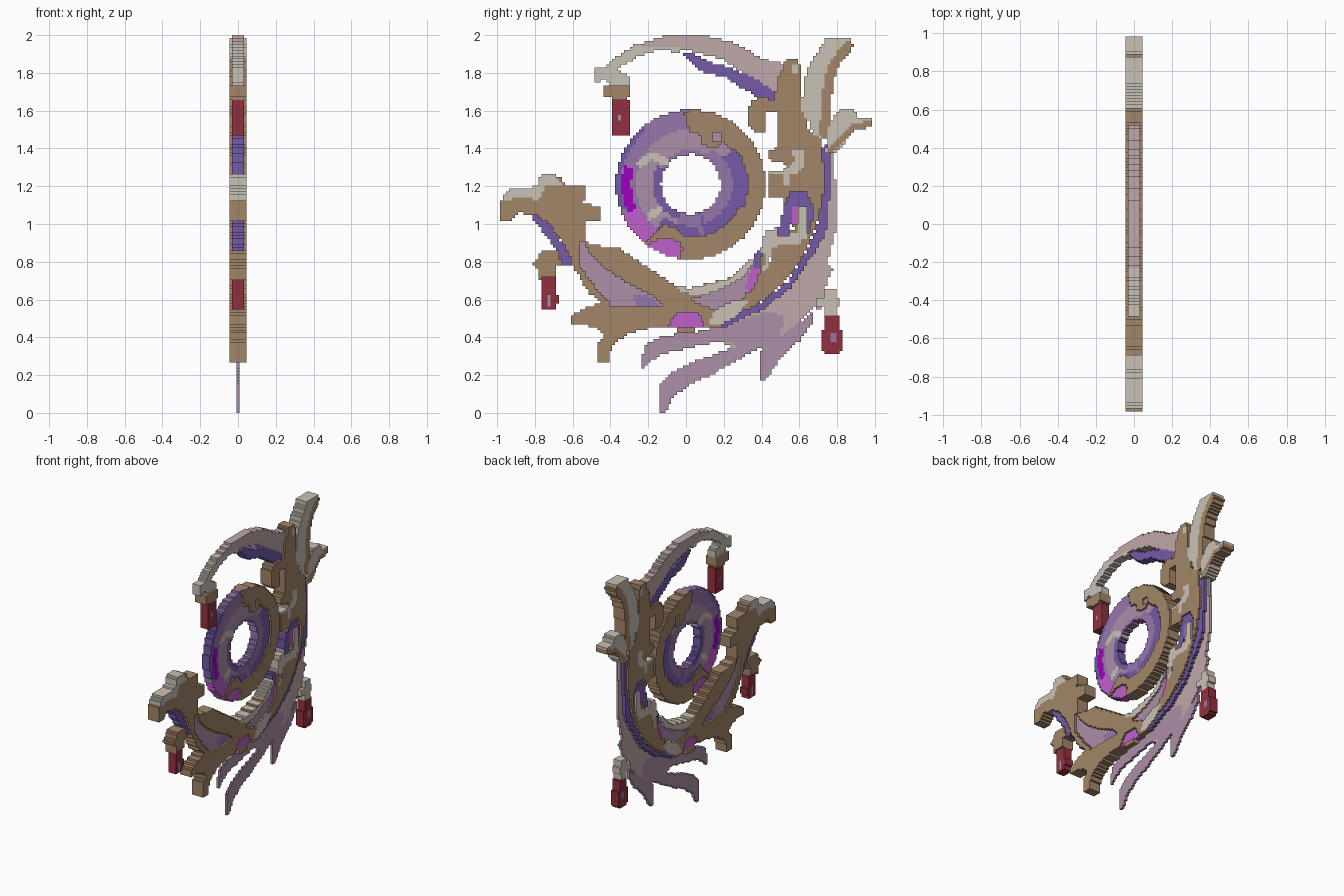
import bpy, bmesh, math
from mathutils import Vector

CELL = 1 / 64          # the emblem is a stepped, pixel-cut plate in the YZ plane
METAL, INLAY, CLOTH = 0.045, 0.031, 0.009   # half thicknesses


def lin(c):
    return ((c / 255 + 0.055) / 1.055) ** 2.4 if c > 10 else c / 255 / 12.92


MATS = {}
for name, rgb in dict(bronze=(163, 134, 104), ivory=(201, 193, 182), rose=(192, 168, 168),
                      mauve=(172, 143, 168), purple=(150, 118, 170), violet=(117, 90, 168),
                      orchid=(192, 96, 206), magenta=(160, 0, 192), red=(146, 48, 62)).items():
    m = bpy.data.materials.new(name)
    m.diffuse_color = (*[lin(c) for c in rgb], 1)
    MATS[name] = m
MAT_LIST = list(MATS.values())
MAT_INDEX = {n: i for i, n in enumerate(MATS)}
grid = {}              # (column, row) -> (part, colour, half thickness)


def inside(y, z, pts):
    hit = False
    for (y0, z0), (y1, z1) in zip(pts, pts[1:] + pts[:1]):
        if (z0 > z) != (z1 > z) and y < y0 + (z - z0) / (z1 - z0) * (y1 - y0):
            hit = not hit
    return hit


def near(y, z, pts, r):
    p = Vector((y, z))
    for a, b in zip(pts, pts[1:]):
        a, d = Vector(a), Vector(b) - Vector(a)
        t = max(0, min(1, (p - a).dot(d) / d.length_squared))
        if (p - a - d * t).length < r:
            return True
    return False


def fill(part, colour, test, depth=None):
    if depth is None:
        depth = METAL if colour in ("bronze", "ivory") else INLAY
    for i in range(-64, 64):
        for j in range(128):
            if test((i + .5) * CELL, (j + .5) * CELL):
                grid[i, j] = (part, colour, depth)


def shape(part, colour, pts, depth=None):
    fill(part, colour, lambda y, z: inside(y, z, pts), depth)


def stroke(part, colour, pts, width, depth=None):
    fill(part, colour, lambda y, z: near(y, z, pts, width / 2), depth)


def box(part, colour, y0, y1, z0, z1, depth=None):
    shape(part, colour, [(y0, z0), (y1, z0), (y1, z1), (y0, z1)], depth)


def sector(colour, r0, r1, a0, a1):
    def test(y, z):
        a = math.degrees(math.atan2(z - 1.21, y - .025))
        return r0 <= math.hypot(y - .025, z - 1.21) < r1 and (a - a0) % 360 <= a1 - a0
    fill("ring", colour, test)


# trailing ribbons
shape("ribbons", "rose", [(.73, 1.45), (.78, 1.36), (.795, 1.15), (.79, .95), (.76, .85), (.74, .72),
      (.69, .58), (.60, .48), (.47, .38), (.31, .30), (.2, .37), (.12, .46), (.4, .56), (.6, .75), (.72, 1)], CLOTH)
shape("ribbons", "mauve", [(-.14, -.01), (-.145, .15), (-.05, .23), (.07, .28), (.28, .36), (.18, .38), (0, .34),
      (-.14, .31), (-.23, .23), (-.24, .28), (-.21, .36), (-.11, .41), (.02, .42), (.18, .46), (.42, .53),
      (.52, .52), (.50, .41), (.31, .30), (.15, .21), (.02, .15), (-.08, .07), (-.11, -.01)], CLOTH)
shape("ribbons", "mauve", [(.67, .53), (.52, .42), (.40, .36), (.39, .17), (.42, .17), (.50, .29), (.6, .38), (.67, .48)], CLOTH)
stroke("ribbons", "rose", [(.76, .76), (.72, .66), (.70, .56)], .03, CLOTH)

# overhead arch with violet lining
shape("arch", "rose", [(-.38, 1.88), (-.25, 1.95), (-.1, 2.0), (.1, 2.0), (.25, 1.96), (.4, 1.88), (.53, 1.84), (.55, 1.66),
      (.46, 1.66), (.3, 1.8), (.2, 1.87), (0, 1.92), (-.15, 1.92), (-.25, 1.89), (-.35, 1.83)])
shape("arch", "ivory", [(-.49, 1.74), (-.49, 1.82), (-.41, 1.84), (-.38, 1.88), (-.25, 1.96), (-.22, 1.93), (-.03, 1.93),
      (-.03, 1.91), (-.15, 1.92), (-.25, 1.89), (-.35, 1.83), (-.38, 1.81), (-.31, 1.80), (-.29, 1.74), (-.4, 1.72), (-.42, 1.77)], INLAY)
shape("arch", "violet", [(-.04, 1.91), (.05, 1.90), (.12, 1.86), (.22, 1.83), (.35, 1.78), (.47, 1.70), (.46, 1.65),
      (.38, 1.67), (.3, 1.72), (.2, 1.78), (.08, 1.81), (.02, 1.87)])

# column and its hook
shape("column", "bronze", [(.53, 1.87), (.60, 1.87), (.61, 1.75), (.62, 1.6), (.65, 1.5), (.72, 1.46), (.73, 1.38), (.735, 1.2),
      (.71, 1.05), (.65, .9), (.59, .78), (.51, .68), (.4, .59), (.2, .47), (.28, .57), (.33, .66), (.37, .76), (.46, .80),
      (.46, .92), (.58, .98), (.51, 1.02), (.51, 1.14), (.44, 1.14), (.44, 1.26), (.55, 1.28), (.52, 1.32), (.43, 1.34),
      (.43, 1.39), (.48, 1.40), (.49, 1.59), (.43, 1.59), (.42, 1.49), (.36, 1.48), (.32, 1.55), (.34, 1.65), (.40, 1.67),
      (.47, 1.66), (.49, 1.78)])
shape("column", "ivory", [(.56, 1.39), (.62, 1.39), (.63, 1.31), (.59, 1.27), (.55, 1.27), (.55, 1.20), (.52, 1.20), (.52, 1.29), (.58, 1.33)])
box("column", "ivory", .44, .52, 1.26, 1.28)
box("column", "ivory", .56, .59, 1.79, 1.85)
shape("column", "ivory", [(.38, .78), (.42, .97), (.5, .98), (.53, 1.03), (.55, .95), (.62, .97), (.6, .89), (.45, .88), (.44, .78), (.38, .72)])
shape("column", "violet", [(.48, .94), (.52, 1.1), (.55, 1.17), (.63, 1.17), (.67, 1.1), (.66, .97), (.61, .93), (.6, 1.02), (.54, 1.0), (.54, .94)])
box("column", "orchid", .56, .60, 1.0, 1.09)
box("column", "ivory", .60, .635, .92, 1.09)
stroke("column", "violet", [(.74, 1.40), (.75, 1.2), (.725, 1.03), (.66, .86), (.55, .68), (.4, .565), (.18, .465)], .034)
shape("column", "violet", [(.72, 1.15), (.76, 1.15), (.74, .95), (.68, .85), (.66, .90), (.70, 1.0)])

# two horns at the back
shape("upper_horn", "ivory", [(.62, 1.70), (.64, 1.82), (.70, 1.92), (.75, 1.99), (.87, 1.99), (.87, 1.94), (.8, 1.87),
      (.77, 1.75), (.76, 1.6), (.74, 1.48), (.72, 1.45), (.68, 1.47), (.65, 1.54), (.61, 1.6)])
stroke("upper_horn", "bronze", [(.86, 1.94), (.79, 1.86), (.755, 1.75), (.74, 1.6), (.73, 1.48)], .05)
shape("lower_horn", "ivory", [(.74, 1.38), (.75, 1.5), (.8, 1.6), (.89, 1.61), (.91, 1.57), (.985, 1.56), (.985, 1.52),
      (.88, 1.49), (.83, 1.42), (.78, 1.37)])
stroke("lower_horn", "bronze", [(.97, 1.53), (.88, 1.51), (.82, 1.44), (.76, 1.39)], .035)

# curved cradle under the ring
shape("cradle", "bronze", [(-.5, .89), (-.35, .87), (-.19, .76), (-.07, .68), (.02, .66), (.25, .72), (.36, .82), (.42, .85),
      (.40, .6), (.18, .46), (.05, .45), (.05, .42), (-.05, .42), (-.05, .46), (-.14, .46), (-.3, .42), (-.39, .36), (-.41, .27),
      (-.47, .27), (-.47, .36), (-.43, .42), (-.5, .46), (-.61, .47), (-.61, .51), (-.53, .56), (-.44, .58),
      (-.51, .63), (-.59, .76), (-.65, .86), (-.66, .98), (-.53, .98), (-.53, .91)])
shape("cradle", "mauve", [(-.57, .92), (-.53, .90), (-.51, .84), (-.45, .78), (-.3, .68), (-.19, .63), (-.11, .56), (-.4, .57), (-.49, .68), (-.56, .77)])
shape("cradle", "purple", [(-.28, .62), (-.2, .62), (-.12, .56), (-.26, .56)])
shape("cradle", "ivory", [(-.07, .68), (.02, .66), (.23, .71), (.34, .81), (.38, .82), (.36, .72), (.29, .68), (.1, .62), (-.03, .64)])
shape("cradle", "mauve", [(.03, .60), (.15, .64), (.3, .71), (.36, .80), (.37, .72), (.30, .60), (.2, .54), (.1, .56)])
stroke("cradle", "orchid", [(.34, .67), (.365, .76)], .045)
stroke("cradle", "violet", [(.37, .78), (.385, .84)], .035)
shape("cradle", "ivory", [(.12, .46), (.15, .54), (.27, .60), (.33, .60), (.28, .52), (.2, .47)])
shape("cradle", "orchid", [(-.09, .46), (-.05, .53), (.06, .53), (.10, .46)])

# flared finial at the front
stroke("finial", "violet", [(-.79, 1.04), (-.72, .95), (-.66, .86), (-.63, .80)], .05)
shape("finial", "bronze", [(-.99, 1.02), (-.99, 1.11), (-.94, 1.18), (-.79, 1.19), (-.77, 1.27), (-.70, 1.27), (-.66, 1.24), (-.64, 1.20),
      (-.53, 1.20), (-.54, 1.11), (-.46, 1.09), (-.45, 1.02), (-.53, 1.01), (-.53, .91), (-.65, .90), (-.72, .99), (-.78, 1.04),
      (-.88, 1.06), (-.92, 1.02)])
shape("finial", "ivory", [(-.98, 1.12), (-.94, 1.18), (-.78, 1.20), (-.77, 1.27), (-.70, 1.27), (-.66, 1.21), (-.74, 1.20), (-.78, 1.12), (-.86, 1.15)])

# ring: bronze rim on the back side, violet enamel on the front side
sector("purple", .158, .396, 0, 360)
sector("mauve", .18, .29, 60, 250)
sector("violet", .158, .31, -75, 40)
sector("purple", .158, .22, -70, 60)
sector("mauve", .22, .30, 40, 80)
sector("violet", .33, .396, 130, 200)
sector("purple", .33, .37, 120, 185)
sector("violet", .158, .2, 150, 250)
sector("violet", .22, .396, 232, 280)
sector("magenta", .315, .365, 164, 213)
sector("orchid", .30, .396, 205, 262)
sector("bronze", .28, .396, -98, 92)
sector("bronze", .34, .396, 232, 236)
sector("violet", .23, .30, -25, 38)
shape("ring", "bronze", [(-.01, 1.60), (.12, 1.60), (.22, 1.46), (.15, 1.40), (.08, 1.43), (.06, 1.50), (0, 1.52)])
shape("ring", "bronze", [(-.22, .90), (-.12, 1.0), (-.05, .98), (.02, .90), (.06, .84), (0, .82), (-.03, .90), (-.1, .93)])
stroke("ring", "ivory", [(-.24, 1.32), (-.18, 1.36), (-.11, 1.33)], .04, INLAY)
stroke("ring", "ivory", [(-.19, 1.04), (-.14, 1.08)], .035, INLAY)
box("ring", "mauve", .14, .18, 1.43, 1.48)

# hanging tassels
box("front_tassel", "bronze", -.43, -.29, 1.67, 1.74)
box("front_tassel", "bronze", -.395, -.31, 1.64, 1.68)
box("front_tassel", "red", -.39, -.30, 1.47, 1.65)
box("front_tassel", "mauve", -.36, -.34, 1.55, 1.58)
shape("low_tassel", "bronze", [(-.77, .86), (-.67, .86), (-.66, .78), (-.69, .77), (-.69, .71), (-.78, .71), (-.78, .77), (-.82, .78), (-.82, .80), (-.78, .81)])
box("low_tassel", "red", -.77, -.69, .55, .72)
box("low_tassel", "red", -.70, -.67, .58, .63)
box("low_tassel", "mauve", -.74, -.72, .57, .63)
box("back_tassel", "ivory", .69, .82, .56, .61, INLAY)
box("back_tassel", "ivory", .73, .80, .50, .65, INLAY)
box("back_tassel", "red", .735, .815, .31, .515)
box("back_tassel", "red", .72, .83, .33, .43)
box("back_tassel", "purple", .77, .79, .38, .42)

# turn each part's cells into a solid stepped plate
for part in sorted({v[0] for v in grid.values()}):
    bm = bmesh.new()

    def quad(pts, mat, normal):
        f = bm.faces.new([bm.verts.new(p) for p in pts])
        f.material_index = mat
        f.normal_update()
        if f.normal.dot(normal) < 0:
            f.normal_flip()

    for (i, j), (owner, colour, h) in grid.items():
        if owner != part:
            continue
        m = MAT_INDEX[colour]
        y0, y1, z0, z1 = i * CELL, (i + 1) * CELL, j * CELL, (j + 1) * CELL
        for x in (-h, h):
            quad([(x, y0, z0), (x, y1, z0), (x, y1, z1), (x, y0, z1)], m, Vector((x, 0, 0)))
        for di, dj, a, b in ((-1, 0, (y0, z0), (y0, z1)), (1, 0, (y1, z0), (y1, z1)),
                             (0, -1, (y0, z0), (y1, z0)), (0, 1, (y0, z1), (y1, z1))):
            n = grid.get((i + di, j + dj), (0, 0, 0))[2]
            spans = [] if n >= h else [(-h, h)] if n == 0 else [(-h, -n), (n, h)]
            for s, e in spans:
                quad([(s, *a), (e, *a), (e, *b), (s, *b)], m, Vector((0, di, dj)))
    bmesh.ops.remove_doubles(bm, verts=bm.verts, dist=1e-4)
    mesh = bpy.data.meshes.new(part)
    bm.to_mesh(mesh)
    bm.free()
    for mat in MAT_LIST:
        mesh.materials.append(mat)
    bpy.context.collection.objects.link(bpy.data.objects.new(part, mesh))
